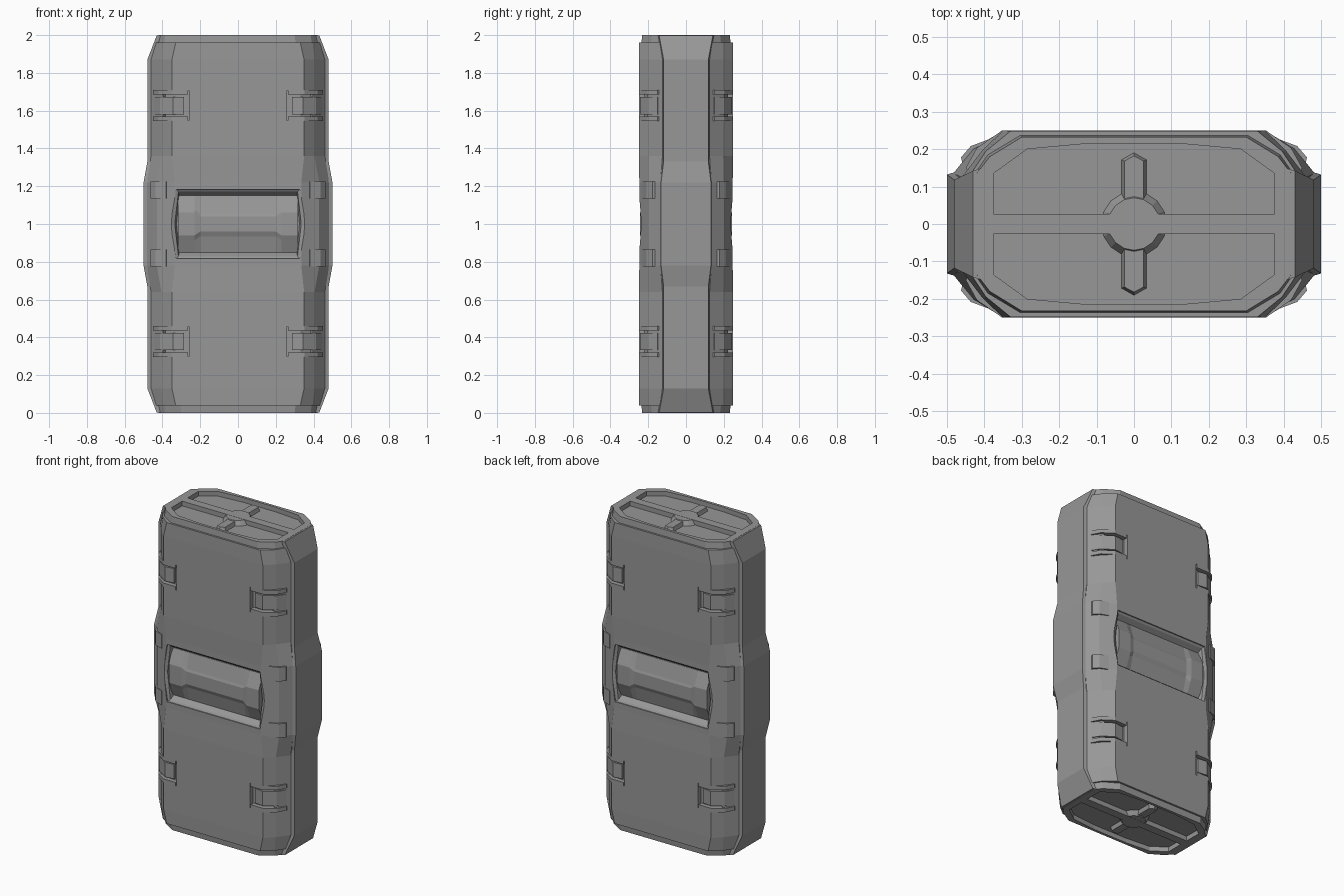
import bpy, bmesh, math

if "Cube" in bpy.data.objects:
    bpy.data.objects.remove(bpy.data.objects["Cube"])

grey = bpy.data.materials.new("dark_grey")
grey.diffuse_color = (.31, .31, .31, 1)
grey.use_nodes = True
grey.node_tree.nodes["Principled BSDF"].inputs["Base Color"].default_value = grey.diffuse_color

def loft(name, rings):
    """Closed solid skinned through a list of equal-length point rings."""
    bm = bmesh.new()
    vs = [[bm.verts.new(p) for p in r] for r in rings]
    n = len(rings[0])
    for a, b in zip(vs, vs[1:]):
        for i in range(n):
            j = (i + 1) % n
            bm.faces.new((a[i], a[j], b[j], b[i]))
    bm.faces.new(vs[0][::-1])
    bm.faces.new(vs[-1])
    bmesh.ops.recalc_face_normals(bm, faces=bm.faces[:])
    me = bpy.data.meshes.new(name)
    bm.to_mesh(me)
    bm.free()
    me.materials.append(grey)
    ob = bpy.data.objects.new(name, me)
    bpy.context.collection.objects.link(ob)
    return ob

def prism_z(name, pts, z0, z1, pts2=None):
    return loft(name, [[(x, y, z0) for x, y in pts],
                       [(x, y, z1) for x, y in (pts2 or pts)]])

cutters = []
def cut(ob):
    ob.hide_render = True
    ob.hide_set(True)
    cutters.append(ob)

def octo(z, xs, xc, xf, ys, yc, yf):
    q = [(xs, ys), (xc, yc), (xf, yf)]
    pts = q + [(-x, y) for x, y in q[::-1]]
    pts += [(-x, -y) for x, y in pts]
    return [(x, y, z) for x, y in pts]

# main shell, with stepped end caps and flared waist (lower half mirrored)
half = [(0, .42, .385, .30, .135, .18, .232),
        (.04, .425, .39, .305, .135, .185, .236),
        (.04, .435, .395, .33, .135, .195, .248),
        (.13, .46, .405, .35, .125, .197, .25),
        (.64, .46, .405, .35, .125, .197, .25),
        (.78, .483, .43, .335, .135, .20, .247)]
rows = half + [(2 - r[0],) + r[1:] for r in half[::-1]]
body = loft("case_body", [octo(*r) for r in rows])

# proud side rails
side = [(.001, .43, .142), (.13, .48, .118), (.67, .48, .118), (.78, .5, .132)]
side += [(2 - z, x, y) for z, x, y in side[::-1]]
for s in (-1, 1):
    loft("side_rail", [[(s * .385, -y - .004, z), (s * (x - .02), -y - .006, z),
                        (s * x, -y, z), (s * x, y, z),
                        (s * (x - .02), y + .006, z), (s * .385, y + .004, z)]
                       for z, x, y in side])

# recessed end caps: two pockets, hub and two pointed ribs
pocket = [(-.375, .027), (.375, .027), (.375, .135), (.285, .2), (.12, .215),
          (-.12, .215), (-.285, .2), (-.375, .135)]
rib = [(-.035, .05), (.035, .05), (.035, .172), (0, .192), (-.035, .172)]
rib_top = [(-.026, .05), (.026, .05), (.026, .168), (0, .182), (-.026, .168)]
for end, d in ((0, 1), (2, -1)):
    for s in (-1, 1):
        cut(prism_z("end_pocket_cutter", [(x, s * y) for x, y in pocket],
                    end - d * .05, end + d * .03))
        prism_z("end_rib", [(x, s * y) for x, y in rib], end + d * .035, end + d * .006,
                [(x, s * y) for x, y in rib_top])
    circ = lambda r: [(r * math.cos(i * math.pi / 8), r * math.sin(i * math.pi / 8))
                      for i in range(16)]
    prism_z("end_hub", circ(.09), end + d * .035, end + d * .001, circ(.07))

# handle recess and grip bar on front and back
def mouth(w, k, h, y):
    return [(x, y, 1 + z) for x, z in ((-w, -h), (w, -h), (k, 0), (w, h), (-w, h), (-k, 0))]

for s in (-1, 1):
    cut(loft("handle_recess_cutter", [mouth(.328, .358, .183, s * .30),
                                      mouth(.328, .358, .183, s * .24),
                                      mouth(.315, .335, .172, s * .232),
                                      mouth(.312, .325, .152, s * .202)]))
    bar = []
    for x, h, f in ((-.318, .075, .243), (-.23, .075, .243), (-.2, .055, .236),
                    (.2, .055, .236), (.23, .075, .243), (.318, .075, .243)):
        prof = [(.19, -.15), (.205, -.15), (f - .011, -h - .01), (f, -h + .015),
                (f, h - .015), (f - .006, h), (.205, .15), (.19, .15)]
        bar.append([(x, s * y, 1 + z) for y, z in prof])
    loft("grip_bar", bar)

# corner latches: two rails, a tongue in a notch between them, plus waist lugs
rail = [(.265, .25), (.352, .25), (.42, .203), (.449, .15), (.44, .135),
        (.39, .18), (.34, .22), (.265, .22)]
tongue = [(.285, .236), (.345, .244), (.413, .2), (.446, .15), (.43, .135),
          (.39, .17), (.34, .21), (.285, .21)]
notch = [(.26, .222), (.33, .222), (.385, .19), (.44, .25), (.40, .30), (.26, .30)]
lug = [(.38, .229), (.436, .208), (.462, .178), (.455, .15), (.41, .18), (.37, .215)]
for sx in (-1, 1):
    for sy in (-1, 1):
        m = lambda pts: [(sx * x, sy * y) for x, y in pts]
        for z in (.378, 1.627):
            cut(prism_z("latch_notch_cutter", m(notch), z - .08, z + .08))
            prism_z("latch_tongue", m(tongue), z - .046, z + .046)
            for d in (-1, 1):
                prism_z("latch_rail", m(rail), z + d * .058, z + d * .083)
        for z in (.82, 1.18):
            prism_z("waist_lug", m(lug), z - .045, z + .045)

for c in cutters:
    mod = body.modifiers.new("cut", "BOOLEAN")
    mod.operation = "DIFFERENCE"
    mod.solver = "EXACT"
    mod.object = c
